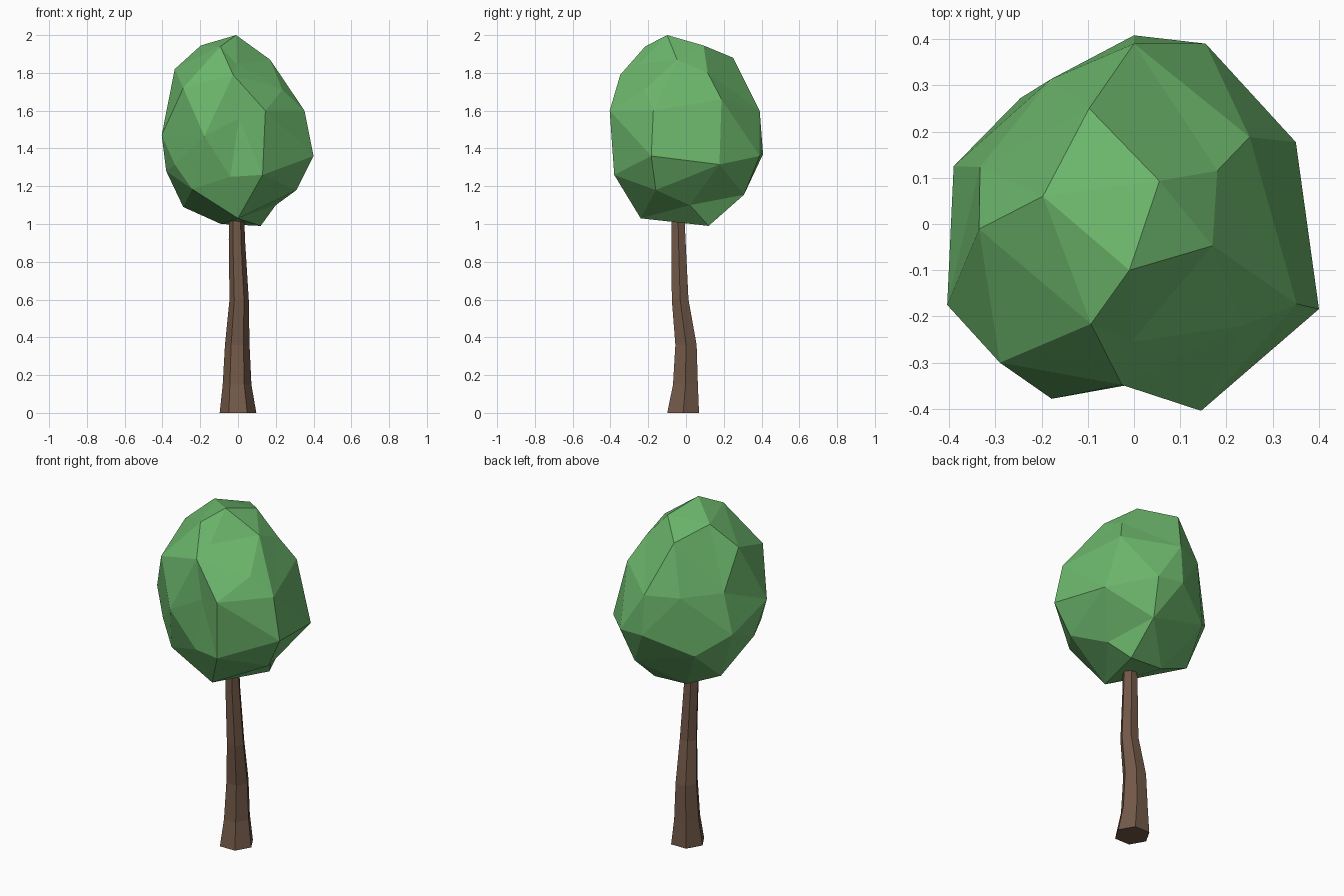
import bpy, bmesh
from math import cos, sin, pi
from mathutils import Vector


def finish(bm, name, color):
    bmesh.ops.recalc_face_normals(bm, faces=bm.faces)
    mesh = bpy.data.meshes.new(name)
    bm.to_mesh(mesh)
    bm.free()
    mat = bpy.data.materials.new(name + "_colour")
    mat.diffuse_color = (*color, 1)
    mesh.materials.append(mat)
    obj = bpy.data.objects.new(name, mesh)
    bpy.context.collection.objects.link(obj)
    return obj


# Trunk: bent six-sided taper (centre x, centre y, z, radius)
rings = [(0.0, -0.015, 0.0, 0.097), (-0.005, -0.003, 0.15, 0.076),
         (-0.004, 0.0, 0.36, 0.065), (0.006, -0.031, 0.6, 0.051),
         (-0.006, -0.04, 0.92, 0.043), (-0.008, -0.045, 1.2, 0.036)]
bm = bmesh.new()
loops = [[bm.verts.new((x + r * cos(i * pi / 3), y + r * sin(i * pi / 3), z))
          for i in range(6)] for x, y, z, r in rings]
for a, b in zip(loops, loops[1:]):
    for i in range(6):
        j = (i + 1) % 6
        bm.faces.new((a[i], a[j], b[j], b[i]))
bm.faces.new(loops[0][::-1])
bm.faces.new(loops[-1])
finish(bm, "trunk", (0.17, 0.10, 0.065))

# Crown: faceted lump, corners listed from top to bottom
corners = [
    (-0.01, -0.10, 2.0), (-0.197, 0.06, 1.945), (0.055, 0.093, 1.945),
    (-0.093, -0.216, 1.94), (-0.097, 0.25, 1.88), (0.17, -0.047, 1.87),
    (-0.006, -0.255, 1.845), (-0.335, -0.011, 1.82), (0.18, 0.115, 1.8),
    (-0.026, -0.348, 1.79), (-0.29, -0.30, 1.72), (0.235, -0.22, 1.71),
    (0.25, 0.188, 1.66), (-0.333, 0.123, 1.6), (-0.18, 0.313, 1.6),
    (0.0, 0.39, 1.6), (0.352, -0.173, 1.6), (0.145, -0.404, 1.6),
    (0.005, -0.345, 1.56), (-0.404, -0.175, 1.47), (-0.178, -0.378, 1.465),
    (-0.39, 0.125, 1.37), (0.0, 0.408, 1.37), (0.155, 0.39, 1.36),
    (0.40, -0.184, 1.36), (0.35, 0.177, 1.315), (-0.335, -0.22, 1.315),
    (-0.38, -0.09, 1.28), (-0.246, 0.272, 1.26), (0.13, -0.38, 1.26),
    (-0.04, -0.335, 1.25), (-0.243, -0.27, 1.185), (0.31, -0.16, 1.18),
    (0.12, 0.307, 1.155), (0.2, 0.02, 1.1), (-0.29, 0.09, 1.09),
    (0.0, -0.24, 1.03), (-0.09, 0.12, 1.0), (0.12, 0.12, 0.99),
]
# Connect the corners on a round ball, then move them to their real places
bm = bmesh.new()
place = {}
for c in corners:
    d = Vector((c[0] / 0.4, c[1] / 0.4, (c[2] - 1.5) / 0.5)).normalized()
    place[bm.verts.new(d)] = Vector(c)
bmesh.ops.convex_hull(bm, input=list(bm.verts))
bmesh.ops.recalc_face_normals(bm, faces=bm.faces)
for v in bm.verts:
    v.co = place[v]
finish(bm, "crown", (0.15, 0.47, 0.15))
